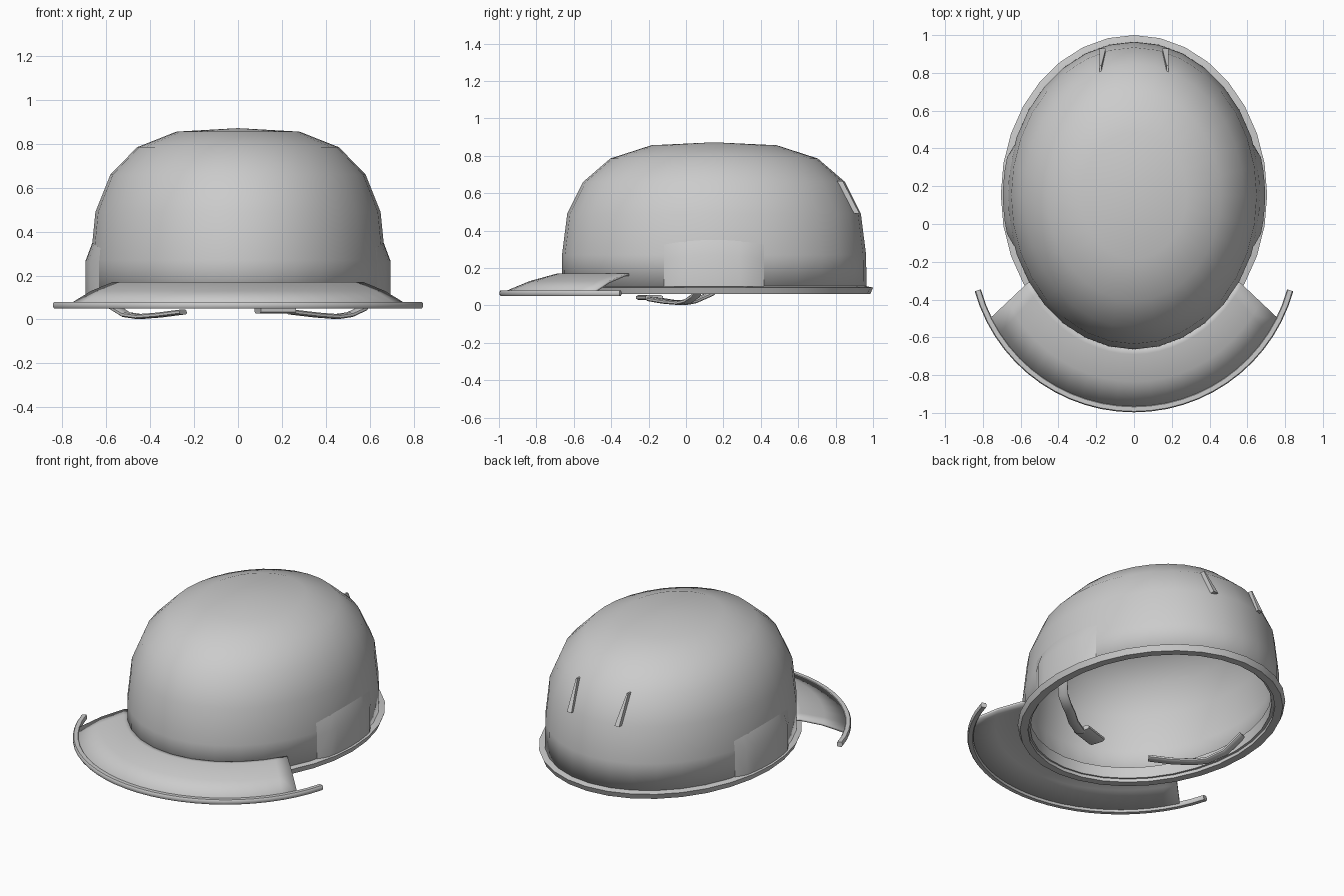
import bpy, bmesh, math
from mathutils import Vector

if "Cube" in bpy.data.objects:
    bpy.data.objects.remove(bpy.data.objects["Cube"])

grey = bpy.data.materials.new("light_grey")
grey.diffuse_color = (0.6, 0.6, 0.6, 1)
grey.use_nodes = True
grey.node_tree.nodes["Principled BSDF"].inputs["Base Color"].default_value = grey.diffuse_color
CY = 0.15  # centre of the helmet in y


def make(name, verts, faces, thickness=0, angle=40):
    me = bpy.data.meshes.new(name)
    me.from_pydata([tuple(v) for v in verts], [], faces)
    bm = bmesh.new()
    bm.from_mesh(me)
    bmesh.ops.remove_doubles(bm, verts=bm.verts, dist=1e-5)
    bmesh.ops.recalc_face_normals(bm, faces=bm.faces)
    bm.to_mesh(me)
    bm.free()
    ob = bpy.data.objects.new(name, me)
    bpy.context.collection.objects.link(ob)
    me.materials.append(grey)
    if thickness:
        m = ob.modifiers.new("thickness", 'SOLIDIFY')
        m.thickness = thickness
        m.offset = -1
    bpy.ops.object.select_all(action='DESELECT')
    ob.select_set(True)
    bpy.context.view_layer.objects.active = ob
    bpy.ops.object.shade_smooth_by_angle(angle=math.radians(angle))
    return ob


def grid(rows, wrap_u=False, wrap_v=False):
    """Vertices and quads joining rows of points."""
    n, m = len(rows), len(rows[0])
    verts = [p for r in rows for p in r]
    faces = [(i * m + j, i * m + (j + 1) % m,
              (i + 1) % n * m + (j + 1) % m, (i + 1) % n * m + j)
             for i in range(n - (not wrap_v)) for j in range(m - (not wrap_u))]
    return verts, faces


def oval(rx, ry, z, n=32, cy=CY):
    return [(rx * math.sin(2 * math.pi * i / n),
             cy - ry * math.cos(2 * math.pi * i / n), z) for i in range(n)]


# Hollow dome
dome = [(0.672, 0.815, 0.09), (0.672, 0.813, 0.27), (0.65, 0.785, 0.49),
        (0.582, 0.70, 0.66), (0.46, 0.555, 0.785), (0.28, 0.335, 0.856)]
v, f = grid([oval(*d) for d in dome], wrap_u=True)
top = len(v)
v.append((0, CY, 0.872))
f += [(top - 32 + i, top - 32 + (i + 1) % 32, top) for i in range(32)]
make("dome", v, f, 0.02, 60)

# Rim around the opening
rim = [(0.66, 0.80, 0.105), (0.705, 0.845, 0.095), (0.692, 0.83, 0.06),
       (0.645, 0.785, 0.06), (0.645, 0.785, 0.105)]
make("rim", *grid([oval(*r, cy=0.155) for r in rim], wrap_u=True, wrap_v=True))

# Inner headband, just inside the opening
band = [(0.648, 0.788, 0.08), (0.648, 0.788, 0.15), (0.63, 0.77, 0.15),
        (0.63, 0.77, 0.08)]
make("inner_band", *grid([oval(*b) for b in band], wrap_u=True, wrap_v=True))

# Raised panels on both sides
for side, name in ((-1, "left_side_panel"), (1, "right_side_panel")):
    rows = []
    for z, grow in ((0.10, 0.022), (0.27, 0.022), (0.35, 0.0)):
        rx = 0.672 if z < 0.3 else 0.664
        row = []
        for k in range(-4, 5):
            a = math.radians(k * 4.8)
            g = 0.0 if abs(k) == 4 else grow
            zz = z - (0.025 * (abs(k) / 4) ** 2 if z > 0.2 else 0)
            row.append((side * (rx + g) * math.cos(a),
                        CY + 0.813 * math.sin(a), zz))
        rows.append(row)
    make(name, *grid(rows), angle=30)

# Visor: a sloped sheet from the dome to a circular outer edge
VC, VR = -0.122, 0.858


def arc(t, z=0.065, r=VR):
    return Vector((r * math.sin(t), VC - r * math.cos(t), z))


rows, N = [], 20
for i in range(N + 1):
    s = 2 * i / N - 1
    a, b = math.radians(56) * s, math.radians(63.5) * s
    near = Vector((0.66 * math.sin(a), CY - 0.80 * math.cos(a), 0.17))
    inner = Vector((0.69 * math.sin(a), CY - 0.84 * math.cos(a), 0.17))
    outer = arc(b, 0.07)
    mid = inner.lerp(outer, 0.5) + Vector((0, 0, 0.01))
    rows.append([near, inner, mid, outer])
make("visor", *grid(rows), thickness=0.012, angle=50)


def bar(name, path, width, height, flat=False):
    """Rounded bar swept along a path, lying flat."""
    rings = []
    for i, p in enumerate(path):
        d = path[min(i + 1, len(path) - 1)] - path[max(i - 1, 0)]
        side = Vector((d.y, -d.x, 0)).normalized()
        up = side.cross(d).normalized()
        rings.append([p + side * width * c + up * height * h for c, h in
                      ((-1, -.5), (-.7, -1), (.7, -1), (1, -.5),
                       (1, .5), (.7, 1), (-.7, 1), (-1, .5))])
    v, f = grid(rings, wrap_u=True)
    n = len(v)
    f += [tuple(range(8)), tuple(range(n - 8, n))]
    return make(name, v, f, angle=50)


# Bead on the visor edge, running on past both ends
bar("visor_edge", [arc(math.radians(74.5) * (2 * i / 26 - 1)) for i in range(27)],
    0.017, 0.015)

# Chin straps
left = [(-.61, .24, .14), (-.57, .13, .06), (-.51, .04, .022), (-.45, -.01, .013),
        (-.36, -.09, .02), (-.25, -.17, .034)]
right = [(.62, .10, .14), (.57, .05, .05), (.51, .01, .022), (.45, -.03, .013),
         (.36, -.11, .02), (.24, -.19, .034)]
bar("left_strap", [Vector(p) for p in left], 0.028, 0.011)
bar("right_strap", [Vector(p) for p in right], 0.028, 0.011)

# Buckle at the end of the right strap
bar("buckle", [Vector((.25, -.17, .042)), Vector((.09, -.22, .042))], 0.05, 0.014)

# Thin slanted ridges on the back
for side, name in ((-1, "left_back_ridge"), (1, "right_back_ridge")):
    v = [(side * x, y, z) for x, y, z in
         ((.182, .90, .49), (.182, .928, .49), (.182, .838, .665),
          (.182, .80, .665), (.150, .90, .49), (.150, .928, .49),
          (.172, .838, .665), (.172, .80, .665))]
    make(name, v, [(0, 1, 2, 3), (4, 5, 6, 7), (0, 1, 5, 4),
                   (1, 2, 6, 5), (2, 3, 7, 6), (3, 0, 4, 7)])
